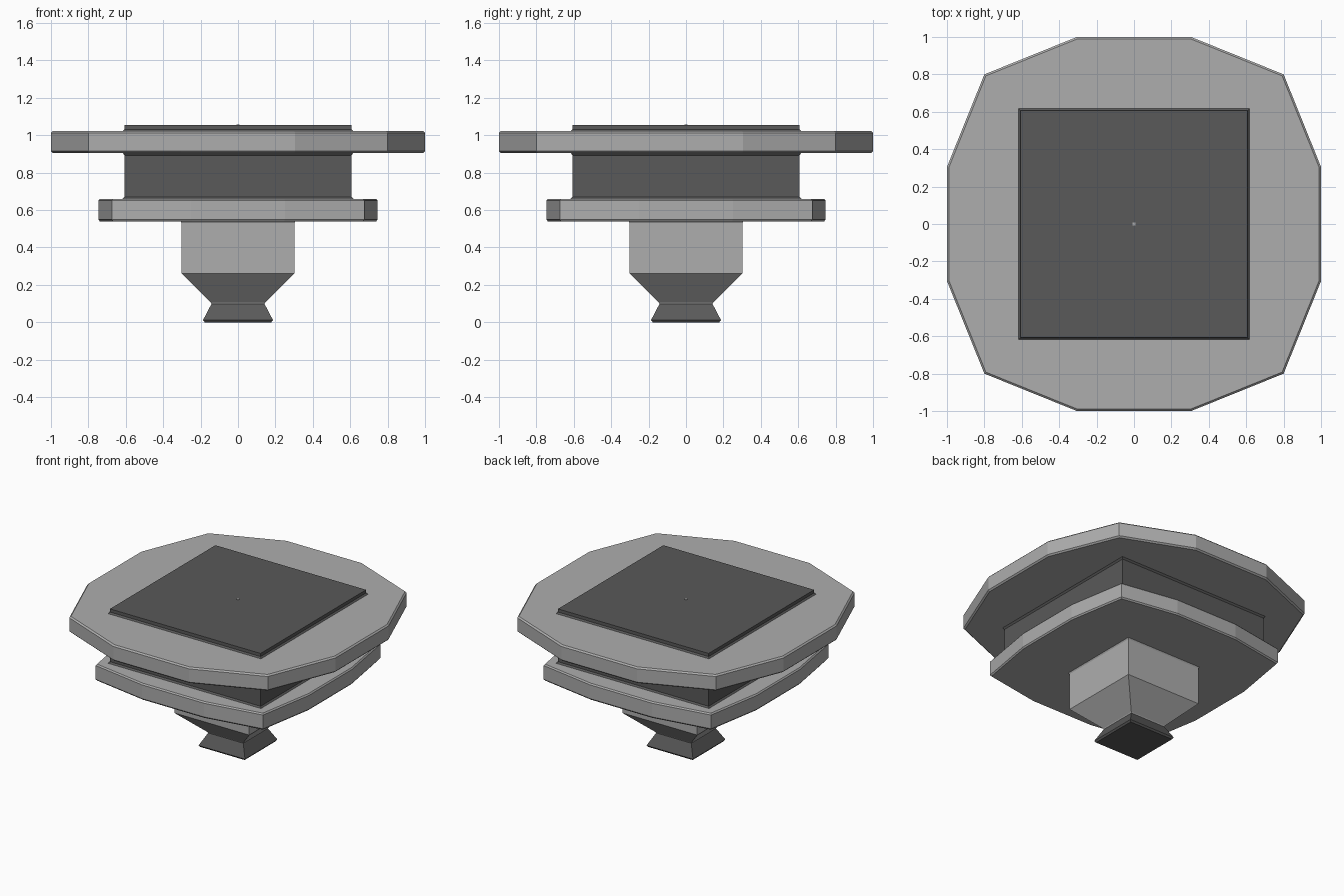
import bpy, bmesh

if "Cube" in bpy.data.objects:
    bpy.data.objects.remove(bpy.data.objects["Cube"])


def material(name, v):
    m = bpy.data.materials.new(name)
    m.diffuse_color = (v, v, v, 1)
    m.use_nodes = True
    m.node_tree.nodes["Principled BSDF"].inputs["Base Color"].default_value = m.diffuse_color
    return m


light = material("light grey", 0.42)
dark = material("dark grey", 0.10)


def loft(name, outline, levels, mat):
    """Stack scaled copies of an outline; levels are (scale, z) from bottom to top."""
    bm = bmesh.new()
    rings = [[bm.verts.new((x * s, y * s, z)) for x, y in outline] for s, z in levels]
    n = len(outline)
    for a, b in zip(rings, rings[1:]):
        for i in range(n):
            j = (i + 1) % n
            bm.faces.new((a[i], a[j], b[j], b[i]))
    bm.faces.new(rings[0][::-1])
    bm.faces.new(rings[-1])
    bmesh.ops.recalc_face_normals(bm, faces=bm.faces)
    me = bpy.data.meshes.new(name)
    bm.to_mesh(me)
    bm.free()
    me.materials.append(mat)
    ob = bpy.data.objects.new(name, me)
    bpy.context.collection.objects.link(ob)
    return ob


def twelve_sided(side, near, corner):
    """Rounded square: a flat, a corner point and a flat, turned four times."""
    pts = []
    p = [(side, -near), (side, near), (corner, corner)]
    for _ in range(4):
        pts += p
        p = [(-y, x) for x, y in p]
    return pts


square = [(1, -1), (1, 1), (-1, 1), (-1, -1)]


def disc_levels(z0, z1, c=0.01):
    return [(1 - c, z0), (1, z0 + c), (1, z1 - c), (1 - c, z1)]


# Wide flanges
loft("upper_flange", twelve_sided(1.0, 0.305, 0.80), disc_levels(0.905, 1.022), light)
loft("lower_flange", twelve_sided(0.747, 0.25, 0.675), disc_levels(0.54, 0.66), light)

# Dark block through the upper flange, flared slightly where it meets the flanges
loft("core_block", square, [(0.617, 0.65), (0.617, 0.66), (0.607, 0.67), (0.607, 0.893),
                            (0.617, 0.906), (0.617, 1.022), (0.607, 1.032), (0.607, 1.055)], dark)

# Square neck tapering down
loft("neck", square, [(0.14, 0.095), (0.145, 0.105), (0.302, 0.262),
                      (0.302, 0.53), (0.31, 0.545)], light)

# Flared foot
loft("foot", square, [(0.178, 0.0), (0.187, 0.012), (0.145, 0.092), (0.14, 0.10)], dark)

# Tiny centre mark on top
loft("centre_mark", square, [(0.007, 1.054), (0.007, 1.057)], light)
